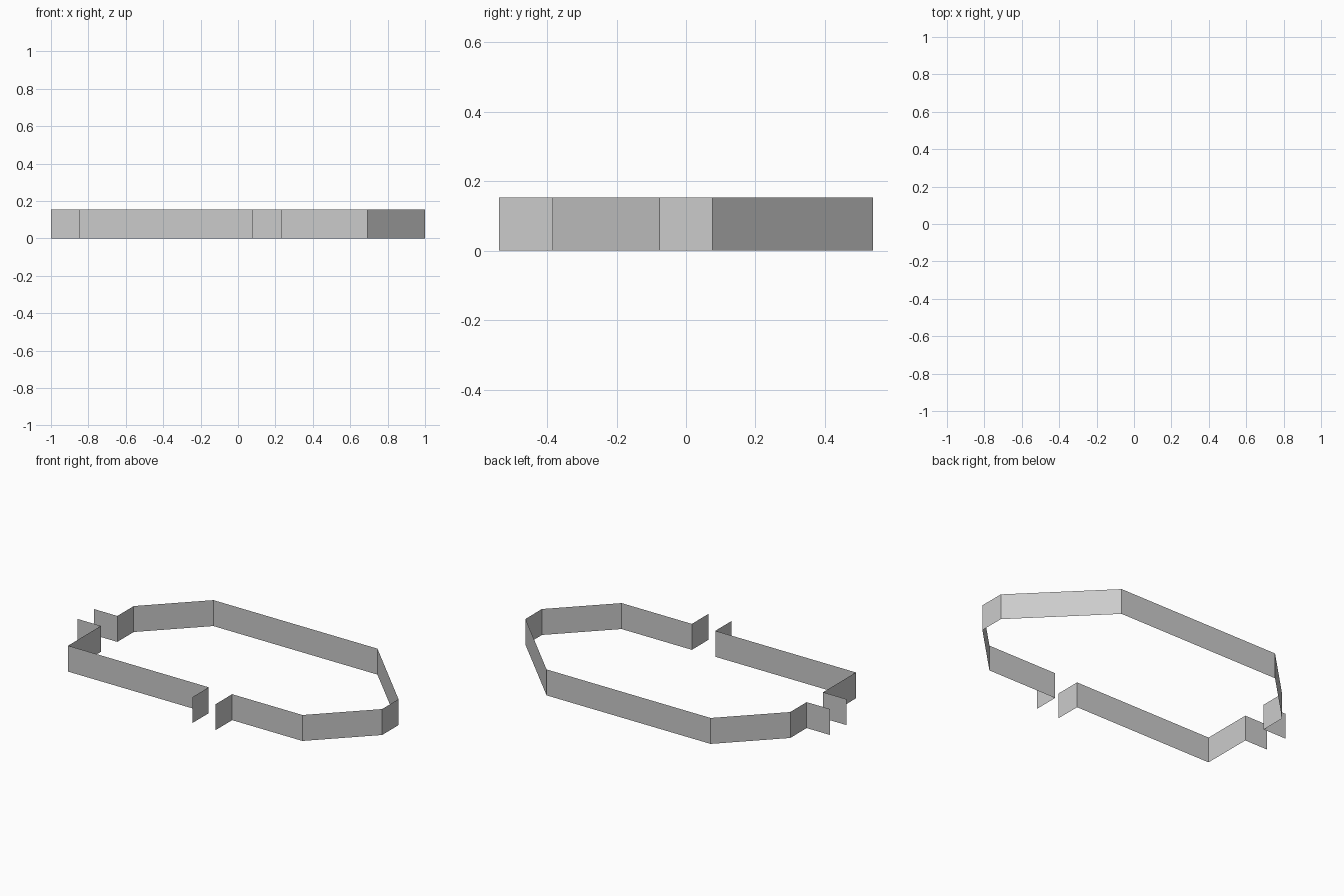
import bpy, bmesh
from mathutils import Vector

if "Cube" in bpy.data.objects:
    bpy.data.objects.remove(bpy.data.objects["Cube"])

U = 1 / 13          # plan module: the model is 26 modules long
HEIGHT = 2 * U


def wall(name, path):
    """Raise an open plan path (in modules) into a thin vertical wall facing outward."""
    bm = bmesh.new()
    verts = [bm.verts.new((x * U, y * U, 0)) for x, y in path]
    up = Vector((0, 0, HEIGHT))
    tops = [bm.verts.new(v.co + up) for v in verts]
    for i in range(len(path) - 1):
        bm.faces.new((verts[i], verts[i + 1], tops[i + 1], tops[i]))
    mesh = bpy.data.meshes.new(name)
    bm.to_mesh(mesh)
    bm.free()
    obj = bpy.data.objects.new(name, mesh)
    bpy.context.collection.objects.link(obj)
    return obj


# Front left corner, from the left doorway to the front doorway
wall("front_left_wall", [(-13, -1), (-11, -1), (-11, -5), (1, -5), (1, -7)])

# Rest of the enclosure, from the front doorway around the back to the left doorway
wall("main_wall", [(3, -7), (3, -5), (9, -5), (13, -1), (13, 1), (7, 7),
                   (-7, 7), (-11, 3), (-11, 1), (-13, 1)])
